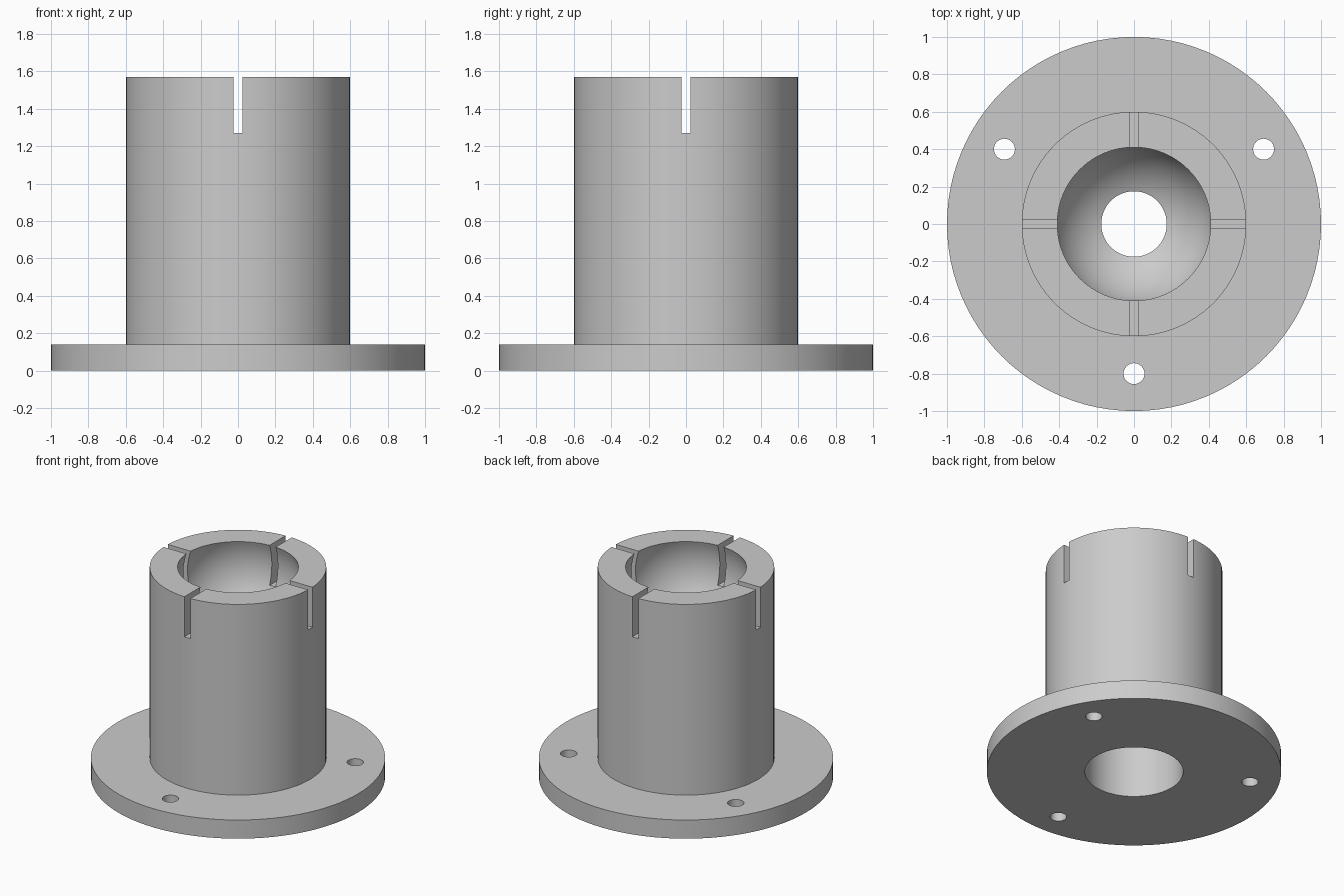
import bpy, bmesh, math
from mathutils import Vector

cube = bpy.data.objects.get("Cube")
if cube:
    bpy.data.objects.remove(cube, do_unlink=True)

SEGMENTS = 96
HEIGHT, FLANGE_TOP = 1.57, 0.14
BALL_Z, BALL_R = 1.42, 0.437
NECK_R, BORE_R, BORE_TOP = 0.175, 0.334, 0.84
SLOT_FLOOR, SLOT_WIDTH = 1.27, 0.05

grey = bpy.data.materials.new("plain grey")
grey.use_nodes = True
colour = (0.6, 0.6, 0.6, 1)
grey.diffuse_color = colour
grey.node_tree.nodes["Principled BSDF"].inputs["Base Color"].default_value = colour


def revolve(name, profile):
    """Spin a closed (radius, height) profile around z."""
    bm = bmesh.new()
    verts = [bm.verts.new((r, 0, z)) for r, z in profile]
    edges = [bm.edges.new((v, verts[i - 1])) for i, v in enumerate(verts)]
    bmesh.ops.spin(bm, geom=verts + edges, cent=(0, 0, 0), axis=(0, 0, 1),
                   angle=math.tau, steps=SEGMENTS, use_merge=True)
    bmesh.ops.remove_doubles(bm, verts=bm.verts, dist=1e-5)
    bmesh.ops.recalc_face_normals(bm, faces=bm.faces)
    mesh = bpy.data.meshes.new(name)
    bm.to_mesh(mesh)
    bm.free()
    obj = bpy.data.objects.new(name, mesh)
    bpy.context.collection.objects.link(obj)
    mesh.materials.append(grey)
    return obj


def cut(target, cutter):
    """Subtract the cutter from the target, then discard it."""
    cutter.hide_render = True
    bpy.ops.object.select_all(action="DESELECT")
    bpy.context.view_layer.objects.active = target
    target.select_set(True)
    mod = target.modifiers.new("cut", "BOOLEAN")
    mod.operation, mod.solver, mod.object = "DIFFERENCE", "EXACT", cutter
    bpy.ops.object.modifier_apply(modifier=mod.name)
    bpy.data.objects.remove(cutter, do_unlink=True)


# Flange and barrel outline, then the ball socket, neck and lower bore
profile = [(BORE_R, 0), (1, 0), (1, FLANGE_TOP), (0.6, FLANGE_TOP), (0.6, HEIGHT)]
start = math.asin((HEIGHT - BALL_Z) / BALL_R)
end = -math.acos(NECK_R / BALL_R)
for i in range(25):
    a = start + (end - start) * i / 24
    profile.append((BALL_R * math.cos(a), BALL_Z + BALL_R * math.sin(a)))
profile += [(NECK_R, BORE_TOP), (BORE_R, BORE_TOP)]
body = revolve("flanged_ball_socket", profile)

# Four slots that let the socket rim flex
for i in range(4):
    a = math.tau * i / 4
    bpy.ops.mesh.primitive_cube_add(
        size=1, location=Vector((math.cos(a), math.sin(a), 0)) * 0.5 + Vector((0, 0, SLOT_FLOOR + 0.25)))
    slot = bpy.context.object
    slot.name = "slot_cutter"
    slot.scale = (0.5, SLOT_WIDTH, 0.5)
    slot.rotation_euler.z = a
    bpy.context.view_layer.update()
    cut(body, slot)

# Three screw holes through the flange
for i in range(3):
    a = math.tau * i / 3 - math.pi / 2
    bpy.ops.mesh.primitive_cylinder_add(
        vertices=32, radius=0.056, depth=0.4,
        location=(0.8 * math.cos(a), 0.8 * math.sin(a), FLANGE_TOP / 2))
    hole = bpy.context.object
    hole.name = "screw_hole_cutter"
    cut(body, hole)

# Smooth curved walls, crisp edges
body.data.materials.clear()
body.data.materials.append(grey)
for poly in body.data.polygons:
    poly.material_index = 0
bpy.ops.object.select_all(action="DESELECT")
bpy.context.view_layer.objects.active = body
body.select_set(True)
bpy.ops.object.shade_smooth_by_angle(angle=math.radians(30))
